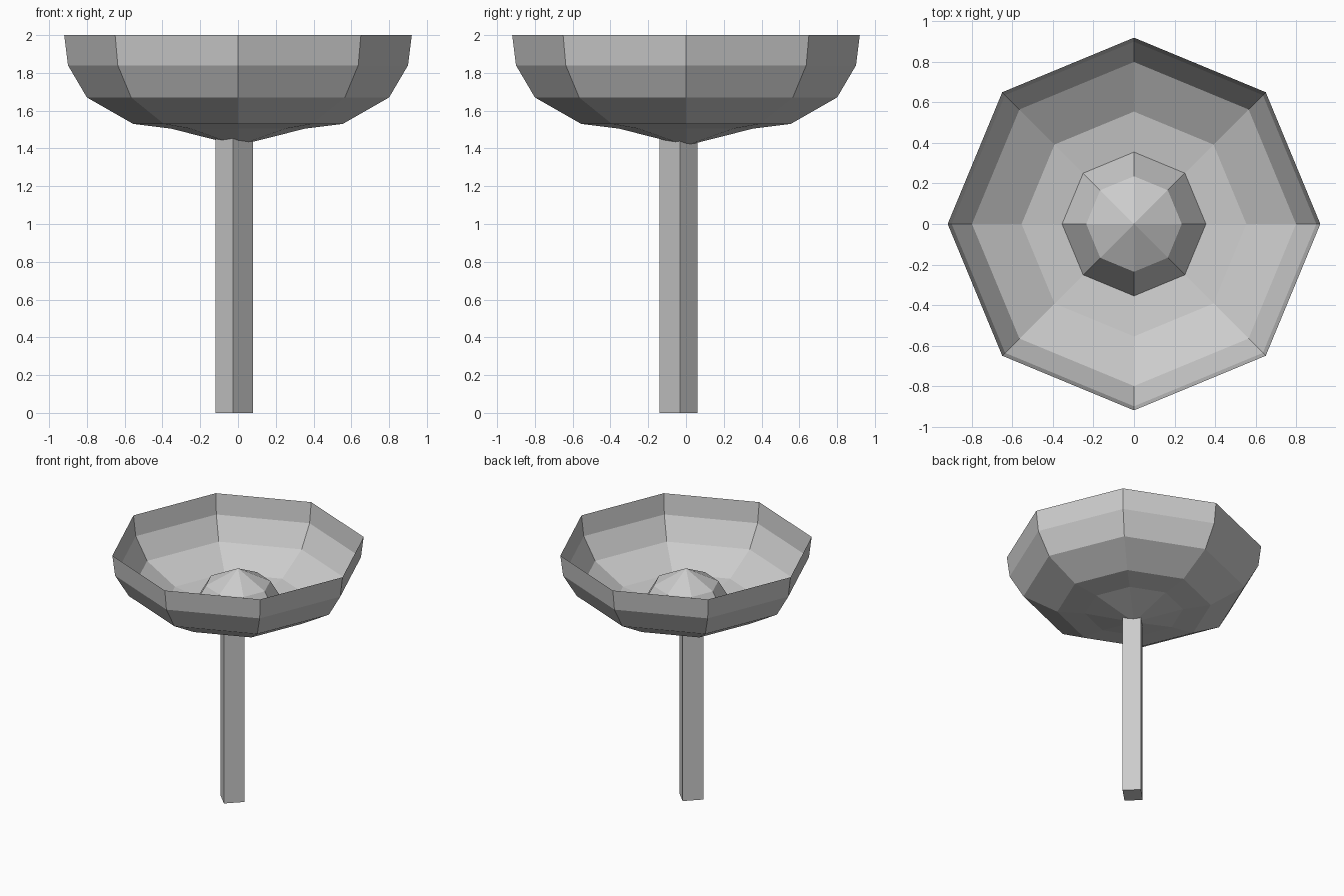
import bpy, bmesh, math

cube = bpy.data.objects.get("Cube")
if cube:
    bpy.data.objects.remove(cube, do_unlink=True)

SIDES = 8

grey = bpy.data.materials.new("light grey")
grey.use_nodes = True
colour = (0.6, 0.6, 0.6, 1)
grey.diffuse_color = colour
grey.node_tree.nodes["Principled BSDF"].inputs["Base Color"].default_value = colour


def add_object(name, bm):
    mesh = bpy.data.meshes.new(name)
    bm.to_mesh(mesh)
    bm.free()
    mesh.materials.append(grey)
    obj = bpy.data.objects.new(name, mesh)
    bpy.context.collection.objects.link(obj)
    return obj


def lathe(name, profile):
    """Turn (radius, height) points, listed upward, into a flat-sided shell."""
    bm = bmesh.new()
    rings = []
    for r, z in profile:
        if r == 0:
            rings.append([bm.verts.new((0, 0, z))] * SIDES)
        else:
            angles = [math.tau * i / SIDES for i in range(SIDES)]
            rings.append([bm.verts.new((r * math.cos(a), r * math.sin(a), z)) for a in angles])
    for low, high in zip(rings, rings[1:]):
        for i in range(SIDES):
            j = (i + 1) % SIDES
            corners = [low[i], low[j], high[j], high[i]]
            bm.faces.new(list(dict.fromkeys(corners)))
    return add_object(name, bm)


# Thin open bowl with a shallow pointed underside
lathe("bowl", [(0, 1.415), (0.355, 1.505), (0.555, 1.53),
               (0.8, 1.67), (0.9, 1.84), (0.92, 2)])

# Faceted dome standing on the bowl floor
lathe("centre_dome", [(0.355, 1.505), (0.236, 1.705), (0, 1.825)])

# Square post, turned to the diagonal and slightly off centre
POST_TOP = 1.48
bm = bmesh.new()
bmesh.ops.create_cube(bm, size=1)
post = add_object("post", bm)
post.scale = (0.151, 0.132, POST_TOP)
post.rotation_euler.z = math.radians(45)
post.location = (-0.02, -0.039, POST_TOP / 2)
